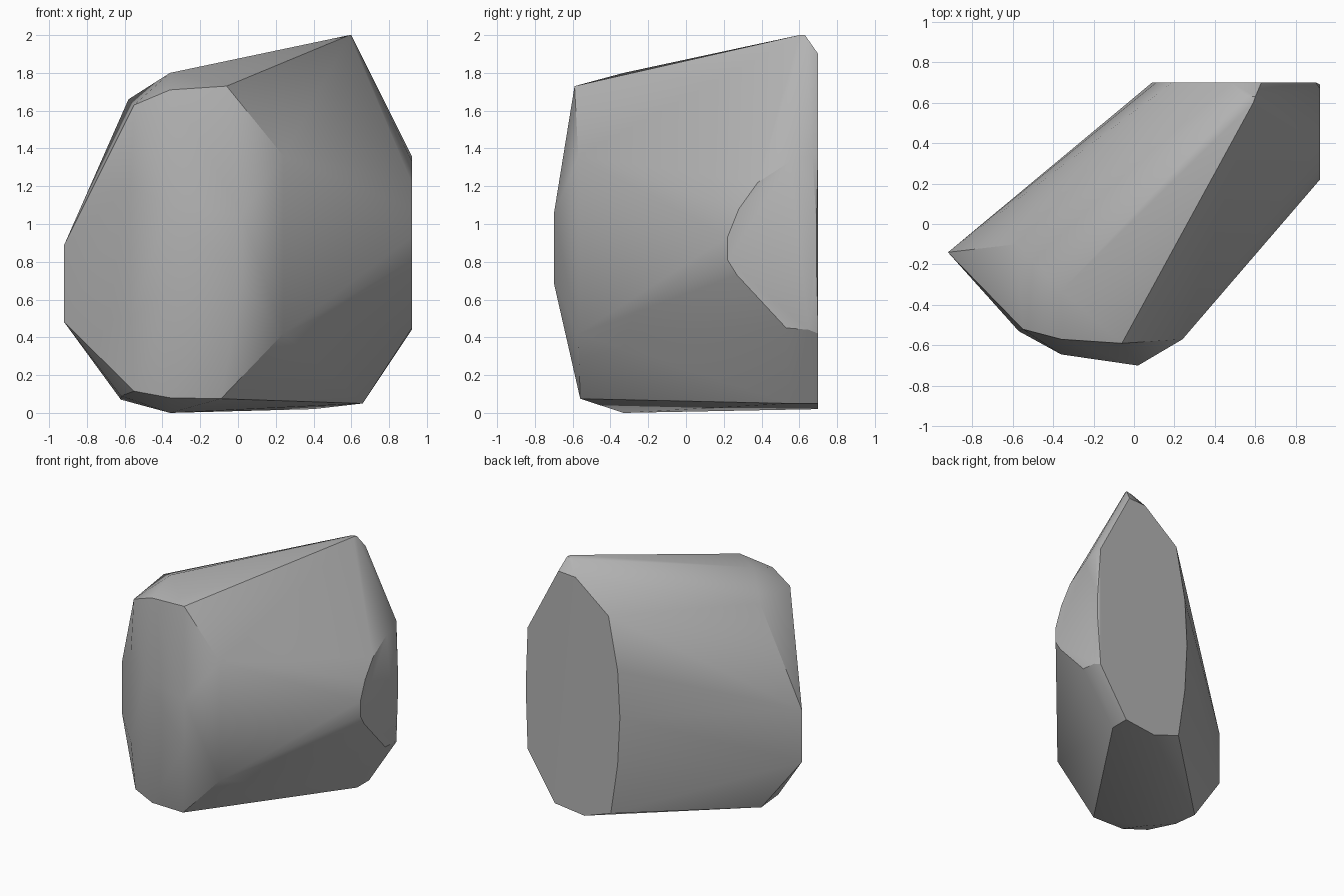
import bpy
import bmesh
import math

default_cube = bpy.data.objects.get("Cube")
if default_cube:
    bpy.data.objects.remove(default_cube, do_unlink=True)


def make_material(name, colour):
    """Plain single-colour material for viewport and render."""
    material = bpy.data.materials.new(name)
    material.use_nodes = True
    material.diffuse_color = colour
    shader = material.node_tree.nodes["Principled BSDF"]
    shader.inputs["Base Color"].default_value = colour
    return material


def convex_boulder(name, corners, material):
    """Wrap the corner points in a tight skin, then merge flat facets."""
    mesh_builder = bmesh.new()
    for corner in corners:
        mesh_builder.verts.new(corner)
    bmesh.ops.convex_hull(mesh_builder, input=mesh_builder.verts[:])
    loose = [vertex for vertex in mesh_builder.verts if not vertex.link_faces]
    bmesh.ops.delete(mesh_builder, geom=loose, context="VERTS")
    bmesh.ops.dissolve_limit(
        mesh_builder,
        angle_limit=math.radians(1),
        verts=mesh_builder.verts[:],
        edges=mesh_builder.edges[:],
    )
    bmesh.ops.recalc_face_normals(mesh_builder, faces=mesh_builder.faces[:])
    mesh = bpy.data.meshes.new(name)
    mesh_builder.to_mesh(mesh)
    mesh_builder.free()
    mesh.materials.append(material)
    boulder = bpy.data.objects.new(name, mesh)
    bpy.context.collection.objects.link(boulder)
    return boulder


# Flat cleaved facet on the back, as an x-z outline
back_plane = 0.7
back_outline = [
    (.63, 1.9), (.48, 1.89), (.19, 1.66), (.11, 1.25), (.09, .88),
    (.11, .5), (.17, .1), (.4, .02), (.66, .05), (.9, .42), (.9, 1.38),
]
back_facet = [(x, back_plane, z) for x, z in back_outline]

# Flat cleaved facet on the +x side, as a y-z outline
side_plane = 0.92
side_outline = [
    (.22, .93), (.22, .81), (.27, .73), (.53, .45), (.65, .44),
    (.69, .8), (.69, 1.0), (.67, 1.36), (.55, 1.33), (.38, 1.22), (.28, 1.08),
]
side_facet = [(side_plane, y, z) for y, z in side_outline]

# Peak and the sloping upper rim
crown = [
    (.6, .63, 2), (.59, .6, 2), (.55, .63, 1.99),
    (-.06, -.59, 1.73), (-.36, -.57, 1.71), (-.55, -.52, 1.63),
    (-.36, -.33, 1.8), (-.58, -.1, 1.66),
]

# Bulging front: each column gives x, y and its lower and upper height
columns = [
    (.02, -.7, .69, 1.05), (.24, -.57, .42, 1.36),
    (-.36, -.645, .65, 1.1), (-.57, -.53, .5, 1.2),
    (-.92, -.14, .48, .89),
]
belt = [(x, y, z) for x, y, *heights in columns for z in heights]

# Underside rim and lowest point
base = [
    (.66, .55, .05), (-.09, -.56, .075), (-.36, -.56, .08),
    (-.55, -.5, .115), (-.62, -.27, .09), (-.62, -.06, .07),
    (-.36, -.33, 0),
]

stone_grey = make_material("stone grey", (0.45, 0.45, 0.45, 1))
rock = convex_boulder("rock", back_facet + side_facet + crown + belt + base, stone_grey)

# Soft shading over gentle bends, crisp edges between facets
bpy.ops.object.select_all(action="DESELECT")
rock.select_set(True)
bpy.context.view_layer.objects.active = rock
bpy.ops.object.shade_smooth_by_angle(angle=math.radians(30))
